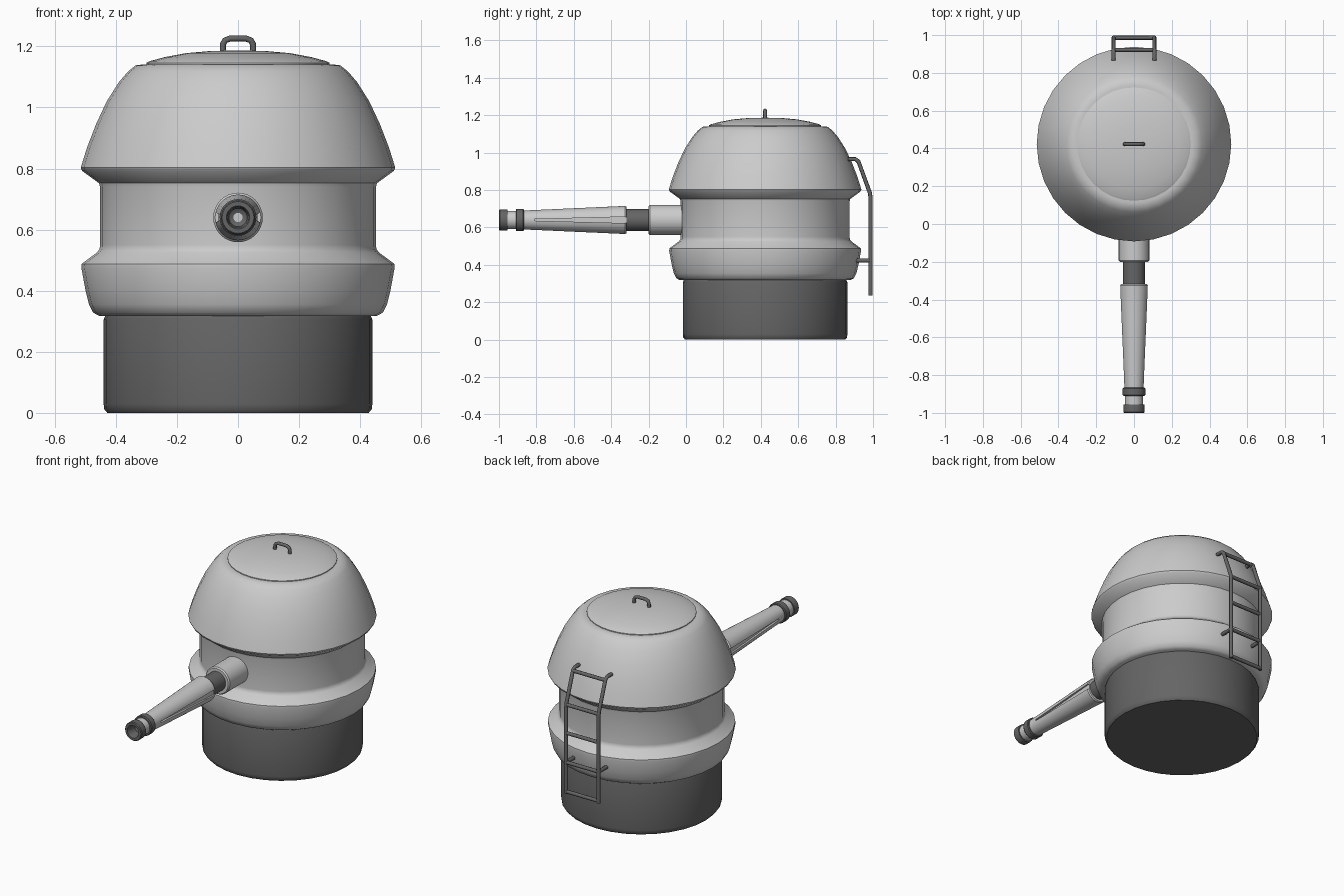
import bpy, bmesh, math
from mathutils import Vector, Matrix

if "Cube" in bpy.data.objects:
    bpy.data.objects.remove(bpy.data.objects["Cube"])

CY = 0.423   # centre of the turret in y
GZ = 0.64    # height of the barrel axis

dark = bpy.data.materials.new("dark_grey")
dark.diffuse_color = (0.13, 0.13, 0.13, 1)
dark.use_nodes = True
dark.node_tree.nodes["Principled BSDF"].inputs["Base Color"].default_value = dark.diffuse_color


def finish(ob, mat=None, angle=35):
    if mat:
        ob.data.materials.clear()
        ob.data.materials.append(mat)
    bpy.ops.object.select_all(action='DESELECT')
    ob.select_set(True)
    bpy.context.view_layer.objects.active = ob
    bpy.ops.object.shade_smooth_by_angle(angle=math.radians(angle))
    return ob


def lathe(name, profile, matrix, seg=32, mat=None):
    """Spin (radius, height) points around z; radius 0 closes an end."""
    bm = bmesh.new()
    rings = []
    for r, h in profile:
        n = 1 if r == 0 else seg
        rings.append([bm.verts.new((r * math.cos(2 * math.pi * i / seg),
                                    r * math.sin(2 * math.pi * i / seg), h)) for i in range(n)])
    for a, b in zip(rings, rings[1:]):
        for i in range(seg):
            j = (i + 1) % seg
            f = [a[i % len(a)], a[j % len(a)], b[j % len(b)], b[i % len(b)]]
            bm.faces.new(list(dict.fromkeys(f)))
    bmesh.ops.recalc_face_normals(bm, faces=bm.faces)
    bm.transform(matrix)
    me = bpy.data.meshes.new(name)
    bm.to_mesh(me)
    bm.free()
    ob = bpy.data.objects.new(name, me)
    bpy.context.collection.objects.link(ob)
    return finish(ob, mat)


def tubes(name, paths, radius, mat=None):
    """Round bars along polylines, joined in one object."""
    cu = bpy.data.curves.new(name, 'CURVE')
    cu.dimensions = '3D'
    cu.bevel_depth = radius
    cu.bevel_resolution = 2
    cu.use_fill_caps = True
    for p in paths:
        s = cu.splines.new('POLY')
        s.points.add(len(p) - 1)
        for pt, co in zip(s.points, p):
            pt.co = (*co, 1)
    ob = bpy.data.objects.new(name, cu)
    bpy.context.collection.objects.link(ob)
    bpy.ops.object.select_all(action='DESELECT')
    ob.select_set(True)
    bpy.context.view_layer.objects.active = ob
    bpy.ops.object.convert(target='MESH')
    return finish(bpy.context.view_layer.objects.active, mat, 50)


up = Matrix.Translation((0, CY, 0))
# barrel axis: local height runs towards -y
fwd = Matrix.Translation((0, 0, GZ)) @ Matrix.Rotation(math.pi / 2, 4, 'X')

# Base drum
lathe("base_drum", [(0, 0.003), (0, 0), (0.428, 0), (0.438, 0.012), (0.44, 0.03), (0.44, 0.305),
                    (0.435, 0.318), (0, 0.318)][1:], up, mat=dark)

# Turret shell: lower collar, recessed wall, flared dome
lathe("turret_shell", [(0, 0.318), (0.455, 0.318), (0.474, 0.328), (0.488, 0.355), (0.499, 0.4),
                       (0.513, 0.475), (0.512, 0.488), (0.462, 0.525), (0.453, 0.537),
                       (0.452, 0.55), (0.452, 0.74), (0.455, 0.752), (0.51, 0.792),
                       (0.515, 0.803), (0.494, 0.87), (0.465, 0.945), (0.43, 1.02),
                       (0.39, 1.083), (0.36, 1.118), (0.335, 1.138), (0.31, 1.141), (0, 1.141)], up)

# Lid
lathe("lid", [(0, 1.13), (0.3, 1.13), (0.3, 1.146), (0.288, 1.152), (0.24, 1.165), (0.17, 1.178),
              (0.09, 1.185), (0, 1.187)], up)
arc = [(0.05, 1.18), (0.049, 1.208), (0.042, 1.22), (0.025, 1.226),
       (-0.025, 1.226), (-0.042, 1.22), (-0.049, 1.208), (-0.05, 1.18)]
tubes("lid_handle", [[(x, CY, z) for x, z in arc]], 0.01, dark)

# Barrel sleeve and inner tube
lathe("barrel_sleeve", [(0, -0.08), (0.081, -0.08), (0.081, 0.192), (0.075, 0.2), (0, 0.2)], fwd)
lathe("barrel_inner_tube", [(0, 0.15), (0.058, 0.15), (0.058, 0.36), (0, 0.36)], fwd, mat=dark)

# Tapered barrel with a wedge slot on each side
barrel = lathe("tapered_barrel", [(0, 0.318), (0.07, 0.318), (0.075, 0.325), (0.05, 0.88),
                                  (0, 0.88)], fwd)
for side in (-1, 1):
    bm = bmesh.new()
    pts = [(-0.325 + 0.01, 0.017), (-0.315, -0.017), (-0.81, -0.004), (-0.81, 0.004)]
    inner = [bm.verts.new((side * (0.064 + 0.025 * (y + 0.32) / 0.5), y, GZ + z)) for y, z in pts]
    bm.faces.new(inner)
    ext = bmesh.ops.extrude_face_region(bm, geom=bm.faces[:])
    bmesh.ops.translate(bm, verts=[v for v in ext['geom'] if isinstance(v, bmesh.types.BMVert)],
                        vec=Vector((side * 0.06, 0, 0)))
    bmesh.ops.recalc_face_normals(bm, faces=bm.faces)
    me = bpy.data.meshes.new("slot_cutter")
    bm.to_mesh(me)
    bm.free()
    cutter = bpy.data.objects.new("slot_cutter", me)
    bpy.context.collection.objects.link(cutter)
    bpy.context.view_layer.objects.active = barrel
    mod = barrel.modifiers.new("slot", 'BOOLEAN')
    mod.operation = 'DIFFERENCE'
    mod.solver = 'EXACT'
    mod.object = cutter
    bpy.ops.object.modifier_apply(modifier=mod.name)
    bpy.data.objects.remove(cutter)
finish(barrel)

# Muzzle: two dark rings, a neck between them and a hollow bore
lathe("muzzle_rear_ring", [(0, 0.866), (0.056, 0.866), (0.06, 0.871), (0.06, 0.905),
                           (0.056, 0.91), (0, 0.91)], fwd, mat=dark)
lathe("muzzle_neck", [(0, 0.9), (0.048, 0.9), (0.048, 0.965), (0.034, 0.965), (0.034, 0.93),
                      (0, 0.93)], fwd)
lathe("muzzle_front_ring", [(0.036, 0.955), (0.055, 0.955), (0.056, 0.96), (0.056, 0.995),
                            (0.052, 1.0), (0.038, 1.0), (0.034, 0.99), (0.03, 0.94),
                            (0, 0.92)], fwd, mat=dark)

# Ladder: bent rails with brackets, and rungs
paths = []
for x in (-0.108, 0.108):
    paths.append([(x, 0.865, 0.965), (x, 0.905, 0.965), (x, 0.922, 0.953), (x, 0.983, 0.785),
                  (x, 0.987, 0.76), (x, 0.987, 0.235)])
    paths.append([(x, 0.91, 0.423), (x, 0.987, 0.423)])
for y, z in ((0.922, 0.95), (0.986, 0.77), (0.987, 0.6), (0.987, 0.423), (0.987, 0.247)):
    paths.append([(-0.108, y, z), (0.108, y, z)])
tubes("ladder", paths, 0.011, dark)
